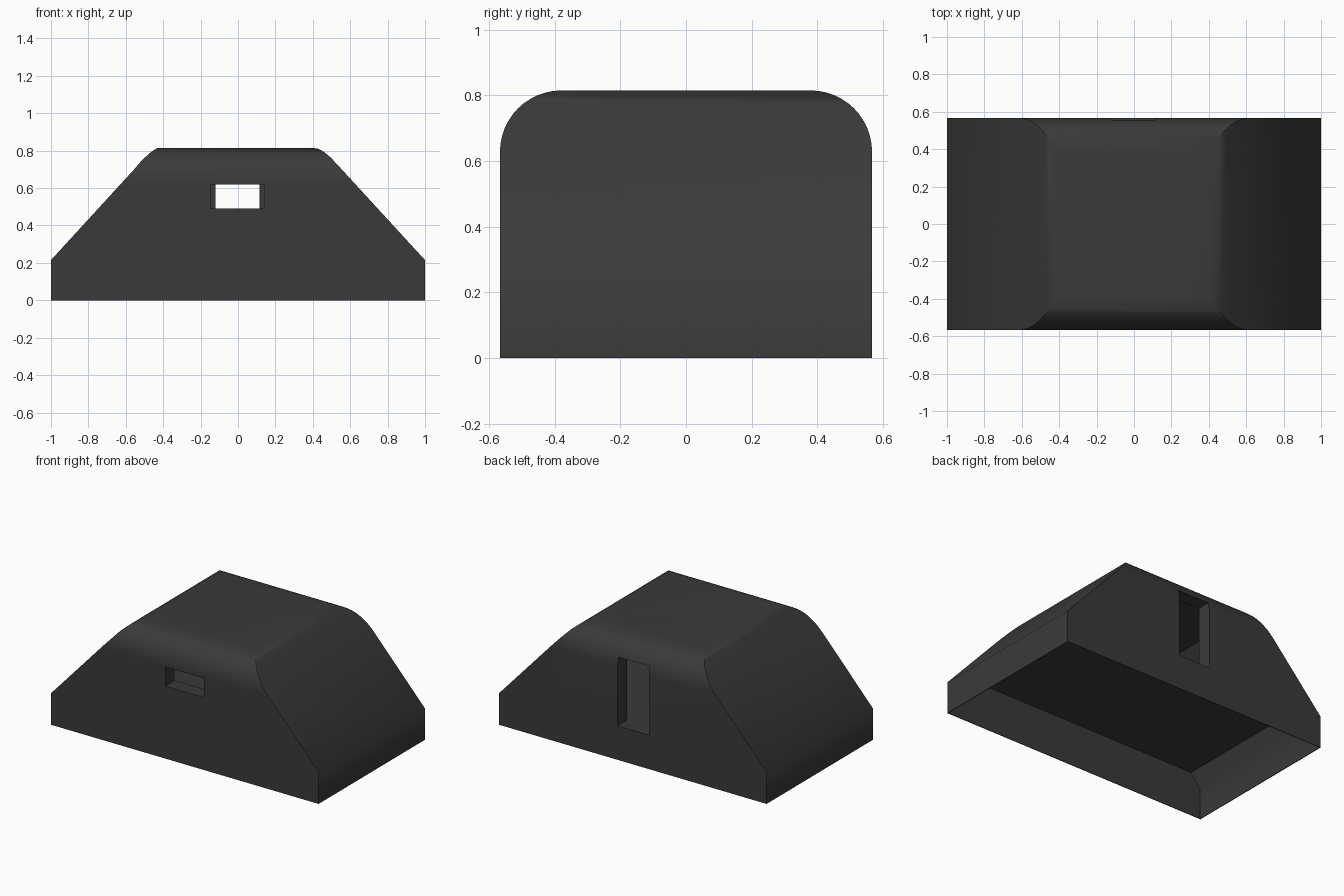
import bpy, bmesh, math
from mathutils import Vector

if "Cube" in bpy.data.objects:
    bpy.data.objects.remove(bpy.data.objects["Cube"])


def prism(name, profile, lo, hi, axis):
    """Extrude a 2D profile (u, z) along 'x' or 'y'."""
    def point(u, z, t):
        return Vector((u, t, z)) if axis == 'y' else Vector((t, u, z))
    bm = bmesh.new()
    a = [bm.verts.new(point(u, z, lo)) for u, z in profile]
    b = [bm.verts.new(point(u, z, hi)) for u, z in profile]
    n = len(profile)
    bm.faces.new(a)
    bm.faces.new(b)
    for i in range(n):
        j = (i + 1) % n
        bm.faces.new((a[i], a[j], b[j], b[i]))
    bmesh.ops.recalc_face_normals(bm, faces=bm.faces)
    mesh = bpy.data.meshes.new(name)
    bm.to_mesh(mesh)
    bm.free()
    ob = bpy.data.objects.new(name, mesh)
    bpy.context.collection.objects.link(ob)
    return ob


def combine(target, tool, operation):
    mod = target.modifiers.new(tool.name, 'BOOLEAN')
    mod.operation = operation
    mod.solver = 'EXACT'
    mod.object = tool
    bpy.context.view_layer.objects.active = target
    bpy.ops.object.modifier_apply(modifier=mod.name)
    bpy.data.objects.remove(tool, do_unlink=True)


DEPTH = 0.567
TOP = 0.815
SKIN = 0.004


def body(name, inset, bottom):
    """Trapezoid front profile trimmed by a round-shouldered side profile."""
    w = 1 - 1.2 * inset
    t = TOP - inset
    d = DEPTH - inset
    front = [(1, 0.215), (0.53, 0.727), (0.495, 0.764), (0.46, 0.793),
             (0.43, 0.81), (0.40, TOP), (-0.43, TOP), (-0.46, 0.797),
             (-0.51, 0.753), (-0.56, 0.695), (-1, 0.215)]
    front = [(-w, bottom), (w, bottom)] + [(x * w, z - inset) for x, z in front]
    ob = prism(name, front, -0.7, 0.7, 'y')
    r, steps = 0.187 - inset, 12
    arc = [(d - r + r * math.cos(i / steps * math.pi / 2),
            t - r + r * math.sin(i / steps * math.pi / 2)) for i in range(steps + 1)]
    side = [(-d, -0.5), (d, -0.5)] + arc + [(-y, z) for y, z in reversed(arc)]
    combine(ob, prism("side_trim", side, -1.2, 1.2, 'x'), 'INTERSECT')
    return ob


def inner(name, grow):
    """Inner chamber, offset inwards from the outer skin."""
    g = grow
    return prism(name, [(-0.842 - g, 0.23 - g), (0.842 + g, 0.23 - g),
                        (0.405 + g, 0.715 + g), (-0.405 - g, 0.715 + g)],
                 -0.467 - g, 0.467 + g, 'y')


def opening(name, x0, x1, y0, y1, z0, z1, grow):
    """Rectangular passage from the chamber to the outside."""
    g = grow
    return prism(name, [(x0 - g, z0 - g), (x1 + g, z0 - g),
                        (x1 + g, z1 + g), (x0 - g, z1 + g)], y0, y1, 'y')


WINDOW = (-0.147, 0.143, -0.7, -0.45, 0.49, 0.62)
SLOT = (-0.12, 0.115, 0.45, 0.7, 0.23, 0.69)

# Outer skin, open below, keeping material around the chamber and its passages
housing = body("housing", 0, 0)
void = body("void", SKIN, -0.1)
combine(void, inner("chamber_wall", SKIN), 'DIFFERENCE')
combine(void, opening("window_frame", *WINDOW, SKIN), 'DIFFERENCE')
combine(void, opening("slot_frame", *SLOT, SKIN), 'DIFFERENCE')
combine(housing, void, 'DIFFERENCE')

# Hollow chamber, front window and tall back slot
combine(housing, inner("chamber", 0), 'DIFFERENCE')
combine(housing, opening("front_window", *WINDOW, 0), 'DIFFERENCE')
combine(housing, opening("back_slot", *SLOT, 0), 'DIFFERENCE')

# Dark plastic and smooth shading
mat = bpy.data.materials.new("dark_plastic")
mat.diffuse_color = (0.042, 0.042, 0.042, 1)
mat.use_nodes = True
mat.node_tree.nodes["Principled BSDF"].inputs["Base Color"].default_value = mat.diffuse_color
housing.data.materials.clear()
housing.data.materials.append(mat)
for p in housing.data.polygons:
    p.material_index = 0
bpy.ops.object.select_all(action='DESELECT')
housing.select_set(True)
bpy.context.view_layer.objects.active = housing
bpy.ops.object.shade_smooth_by_angle(angle=math.radians(45))
